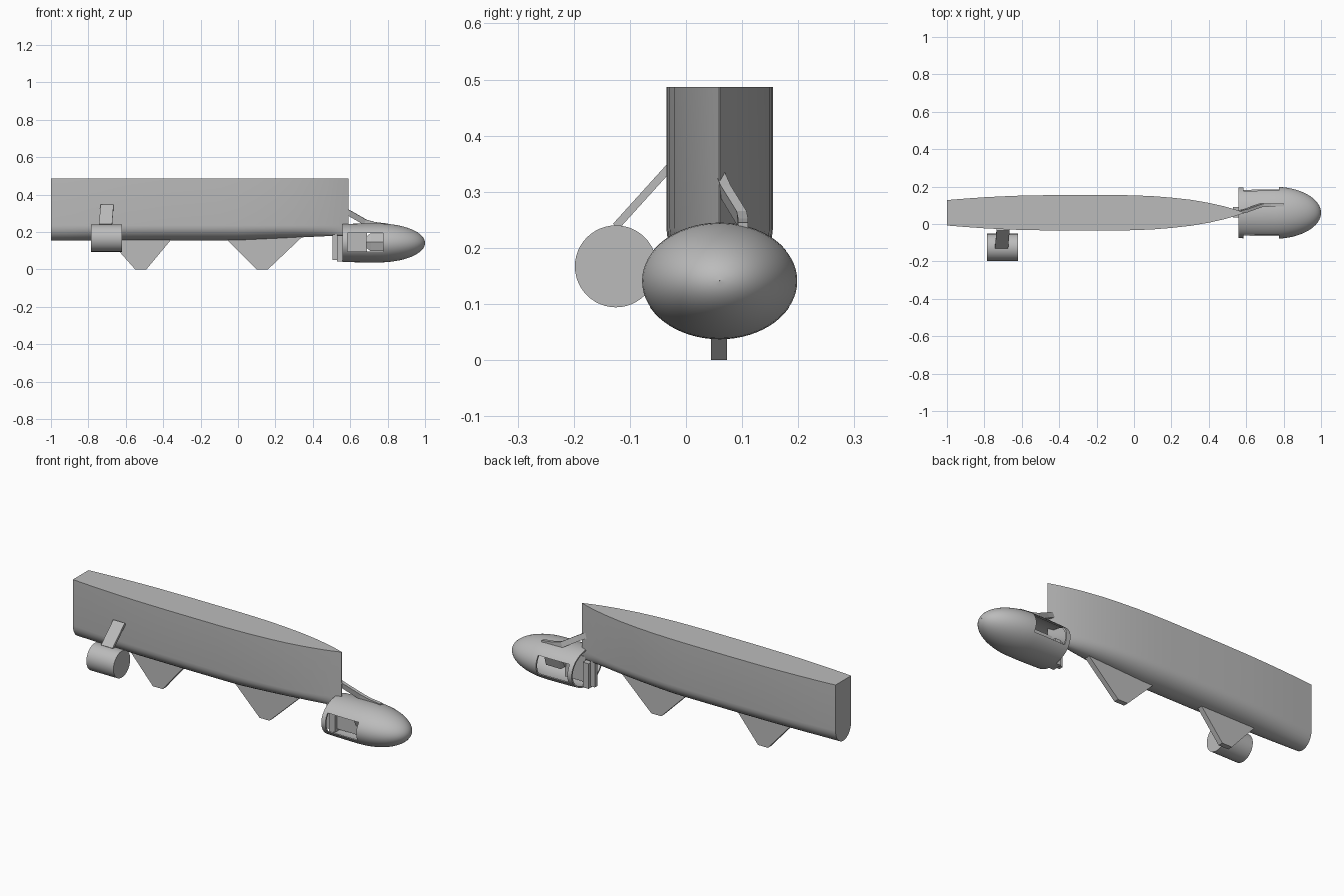
import bpy, bmesh, math
from mathutils import Vector

if "Cube" in bpy.data.objects:
    bpy.data.objects.remove(bpy.data.objects["Cube"])

GREY = (0.5, 0.5, 0.5, 1)
grey = bpy.data.materials.new("plain grey")
grey.use_nodes = True
grey.diffuse_color = GREY
grey.node_tree.nodes["Principled BSDF"].inputs["Base Color"].default_value = GREY
CY = 0.06  # centre line of hull and pod


def finish(name, bm, smooth=False):
    bmesh.ops.remove_doubles(bm, verts=bm.verts, dist=0.0002)
    bmesh.ops.recalc_face_normals(bm, faces=bm.faces)
    mesh = bpy.data.meshes.new(name)
    bm.to_mesh(mesh)
    bm.free()
    mesh.materials.append(grey)
    ob = bpy.data.objects.new(name, mesh)
    bpy.context.collection.objects.link(ob)
    if smooth:
        shade(ob)
    return ob


def shade(ob):
    bpy.ops.object.select_all(action='DESELECT')
    ob.select_set(True)
    bpy.context.view_layer.objects.active = ob
    bpy.ops.object.shade_smooth_by_angle(angle=math.radians(35))


def loft(bm, rings, caps=True, loop=False):
    """Bridge matching rings of points."""
    rows = [[bm.verts.new(p) for p in ring] for ring in rings]
    n = len(rows[0])
    pairs = list(zip(rows, rows[1:])) + ([(rows[-1], rows[0])] if loop else [])
    for a, b in pairs:
        for i in range(n):
            j = (i + 1) % n
            bm.faces.new((a[i], a[j], b[j], b[i]))
    if caps:
        bm.faces.new(rows[0])
        bm.faces.new(rows[-1])


def box(name, lo, hi):
    bm = bmesh.new()
    loft(bm, [[(x, lo[1], lo[2]), (x, hi[1], lo[2]), (x, hi[1], hi[2]), (x, lo[1], hi[2])]
              for x in (lo[0], hi[0])])
    return finish(name, bm)


def bar(name, path, side, width, thick):
    """Flat bar along a path, with its width along the side vector."""
    pts = [Vector(p) for p in path]
    side = Vector(side).normalized()
    rings = []
    for i, p in enumerate(pts):
        along = (pts[min(i + 1, len(pts) - 1)] - pts[max(i - 1, 0)]).normalized()
        w = side * width / 2
        t = along.cross(side).normalized() * thick / 2
        rings.append([p + w + t, p - w + t, p - w - t, p + w - t])
    bm = bmesh.new()
    loft(bm, rings)
    return finish(name, bm)


# Hull: lofted sections, flat deck, rounded bottom, pointed bow
stations = [(-1, .068), (-.9, .076), (-.8, .083), (-.7, .088), (-.6, .092), (-.4, .095), (-.1, .095),
            (0, .093), (.1, .089), (.2, .081), (.3, .07), (.4, .053), (.48, .035), (.54, .018), (.59, .001)]
rings = []
for x, w in stations:
    low = 0.155 + 0.028 * max(0, x / 0.59)
    turn = 0.235
    ring = [(x, CY + w, .487)]
    for k in range(17):
        a = math.pi * k / 16
        ring.append((x, CY + w * math.cos(a), turn - (turn - low) * math.sin(a)))
    ring.append((x, CY - w, .487))
    rings.append(ring)
bm = bmesh.new()
loft(bm, rings)
finish("hull", bm, True)

# Two keel fins
for name, top_a, top_b, mid in (("rear_keel", -.71, -.34, -.52), ("front_keel", -.08, .35, .13)):
    bm = bmesh.new()
    loft(bm, [[(top_a, y, .18), (mid - .03, y, 0), (mid + .03, y, 0), (top_b, y, .18)]
              for y in (CY - .015, CY + .013)])
    finish(name, bm)

# Side float and its strut
bm = bmesh.new()
loft(bm, [[(x, -.125 + .073 * math.cos(a), .167 + .073 * math.sin(a))
           for a in (math.tau * k / 48 for k in range(48))] for x in (-.785, -.62)])
finish("side_float", bm, True)
bar("float_strut", [(-.708, -.125, .238), (-.7, -.03, .343)], (1, 0, 0), .07, .014)

# Bow pod: hollow elliptical shell, open at the rear
outer = [(.56, .975), (.62, .99), (.7, 1), (.75, 1)]
outer += [(.75 + .25 * math.sin(a), math.cos(a)) for a in (math.pi / 2 * k / 16 for k in range(1, 16))]
outer += [(1, .004)]
inner = [(.56 + (x - .56) * .96, r * .93) for x, r in reversed(outer)]
bm = bmesh.new()
loft(bm, [[(x, CY + .139 * r * math.cos(a), .141 + .104 * r * math.sin(a))
           for a in (math.tau * k / 64 for k in range(64))] for x, r in outer + inner],
     caps=False, loop=True)
pod = finish("bow_pod", bm)

# Side windows cut through the pod
cutter = box("window_cutter", (.585, -.3, .095), (.775, .4, .195))
cutter.hide_render = True
cut = pod.modifiers.new("windows", 'BOOLEAN')
cut.operation = 'DIFFERENCE'
cut.solver = 'EXACT'
cut.object = cutter
bpy.context.view_layer.objects.active = pod
bpy.ops.object.modifier_apply(modifier=cut.name)
bpy.data.objects.remove(cutter)
shade(pod)

# Bracket and inner parts of the pod
box("pod_bracket", (.505, CY - .012, .05), (.53, CY + .012, .19))
box("pod_hub", (.53, CY - .025, .042), (.565, CY + .03, .18))
box("inner_plate", (.565, CY - .006, .06), (.69, CY + .006, .2))
bm = bmesh.new()
loft(bm, [[(x, CY + .03 * math.cos(a), .145 + s * math.sin(a))
           for a in (math.tau * k / 6 for k in range(6))]
          for x, s in ((.685, .035), (.71, .055), (.8, .055))])
finish("inner_motor", bm)

# Bent arm joining bow and pod
bar("pod_arm", [(.55, .06, .325), (.6, .072, .298), (.68, .1, .252), (.73, .102, .238), (.8, .102, .23)],
    (.15, 1, 0), .018, .03)
